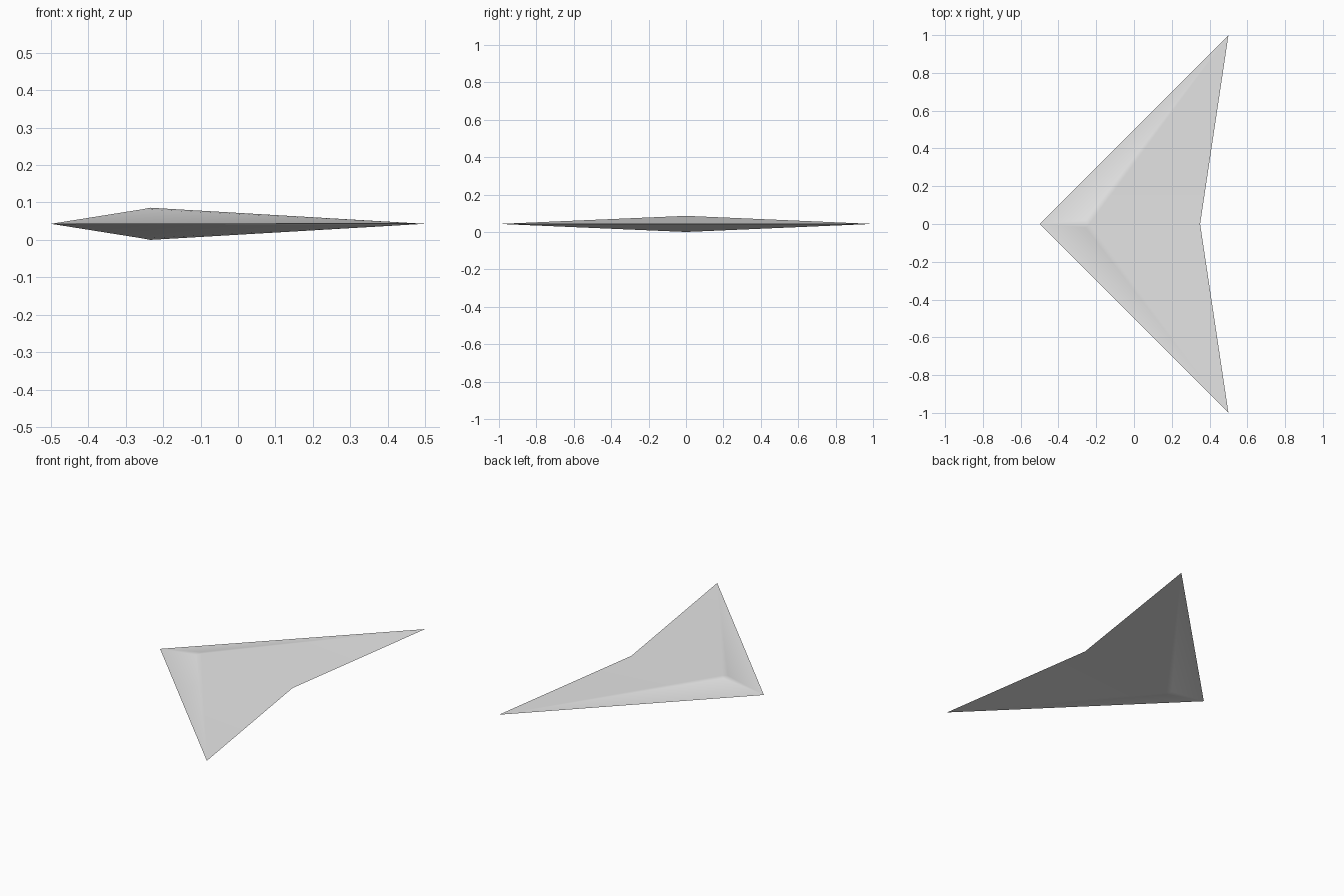
import bpy
import bmesh

cube = bpy.data.objects.get("Cube")
if cube:
    bpy.data.objects.remove(cube, do_unlink=True)

# Single flat colour
grey = bpy.data.materials.new("light_grey")
grey.use_nodes = True
colour = (0.8, 0.8, 0.8, 1)
grey.diffuse_color = colour
grey.node_tree.nodes["Principled BSDF"].inputs["Base Color"].default_value = colour

MID = 0.043   # height of the sharp outline
bm = bmesh.new()

# Thin swept outline, shared by the upper and lower shells
nose = bm.verts.new((-0.5, 0, MID))
notch = bm.verts.new((0.35, 0, MID))
tips = {s: bm.verts.new((0.5, s, MID)) for s in (1, -1)}

# Each shell rises to a peak with narrow softened ridges
for up in (1, -1):
    peak = bm.verts.new((-0.235, 0, MID + up * MID))
    side = {s: bm.verts.new((-0.255, s * 0.02, MID + up * 0.039)) for s in (1, -1)}
    bm.faces.new((nose, side[1], side[-1]))
    bm.faces.new((peak, side[1], side[-1]))
    for s in (1, -1):
        bm.faces.new((nose, tips[s], side[s]))      # leading facet
        bm.faces.new((side[s], tips[s], peak))      # soft ridge
        bm.faces.new((peak, tips[s], notch))        # rear facet

bmesh.ops.recalc_face_normals(bm, faces=bm.faces)
mesh = bpy.data.meshes.new("swept_wing")
bm.to_mesh(mesh)
bm.free()
mesh.materials.append(grey)

wing = bpy.data.objects.new("swept_wing", mesh)
bpy.context.collection.objects.link(wing)
bpy.ops.object.select_all(action="DESELECT")
wing.select_set(True)
bpy.context.view_layer.objects.active = wing
bpy.ops.object.shade_smooth_by_angle(angle=0.6)

# Keep the broad facets flat and blend only across the ridges
weighted = wing.modifiers.new("flat_facets", "WEIGHTED_NORMAL")
weighted.mode = "FACE_AREA"
weighted.weight = 100
weighted.keep_sharp = True
